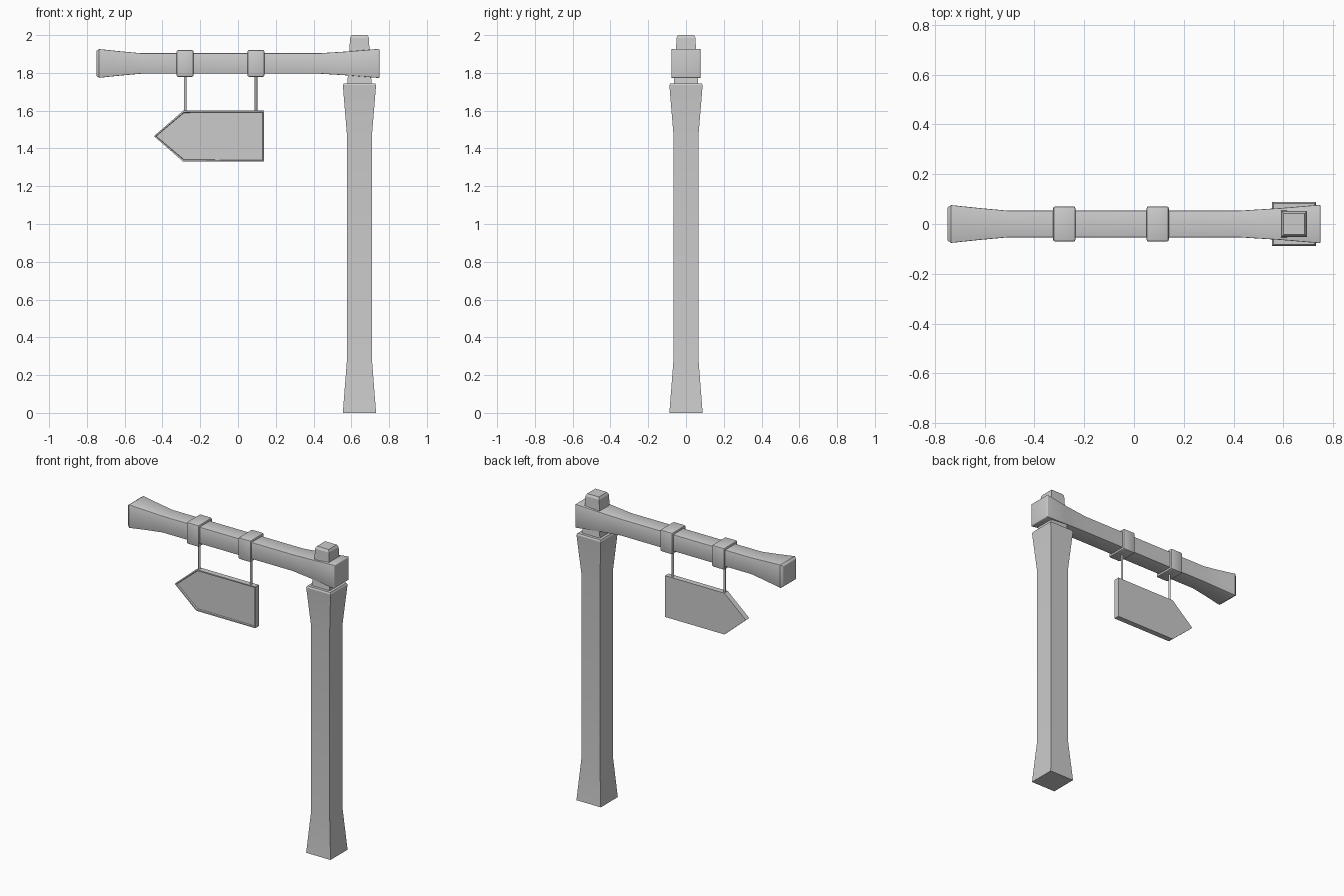
import bpy, bmesh, math
from mathutils import Vector

if "Cube" in bpy.data.objects:
    bpy.data.objects.remove(bpy.data.objects["Cube"])


def finish(name, bm, bevel=0.0, angle=25):
    bmesh.ops.recalc_face_normals(bm, faces=bm.faces)
    me = bpy.data.meshes.new(name)
    bm.to_mesh(me)
    bm.free()
    ob = bpy.data.objects.new(name, me)
    bpy.context.collection.objects.link(ob)
    bpy.ops.object.select_all(action='DESELECT')
    bpy.context.view_layer.objects.active = ob
    ob.select_set(True)
    if bevel:
        mod = ob.modifiers.new("bevel", 'BEVEL')
        mod.width = bevel
        mod.segments = 2
        mod.limit_method = 'ANGLE'
        mod.angle_limit = math.radians(40)
        bpy.ops.object.modifier_apply(modifier=mod.name)
    bpy.ops.object.shade_smooth_by_angle(angle=math.radians(angle))
    return ob


def square_loft(name, stations, place, bevel=0.0):
    """Loft square sections; stations are (distance along axis, half width)."""
    bm = bmesh.new()
    rings = [[bm.verts.new(place(t, a * h, b * h))
              for a, b in ((-1, -1), (1, -1), (1, 1), (-1, 1))]
             for t, h in stations]
    for r, s in zip(rings, rings[1:]):
        for i in range(4):
            j = (i + 1) % 4
            bm.faces.new((r[i], r[j], s[j], s[i]))
    bm.faces.new(rings[0])
    bm.faces.new(rings[-1])
    return finish(name, bm, bevel)


POST_X, BEAM_Z = 0.643, 1.85


def up(t, a, b):
    return Vector((POST_X + a, b, t))


def along(t, a, b):
    return Vector((t, a, BEAM_Z + b))


# Upright post with flared ends, and the tenon passing through the beam
square_loft("post", [(0, 0.088), (0.27, 0.067), (1.48, 0.067),
                     (1.735, 0.088), (1.745, 0.083)], up)
square_loft("post_tenon", [(1.73, 0.066), (1.785, 0.061), (1.92, 0.053),
                           (1.985, 0.050), (2.0, 0.042)], up)

# Horizontal beam with flared ends
square_loft("beam", [(-0.75, 0.066), (-0.735, 0.076), (-0.62, 0.064), (-0.51, 0.054),
                     (0.43, 0.054), (0.59, 0.064), (0.745, 0.077), (0.75, 0.073)],
            along, 0.003)


# Bands round the beam, each with a hanging rod
def band(name, x):
    bm = bmesh.new()
    corners = ((-1, -1), (1, -1), (1, 1), (-1, 1))
    section = [(-0.045, 0.053), (-0.045, 0.071), (0.045, 0.071), (0.045, 0.053)]
    rings = [[bm.verts.new(along(x + t, a * h, b * h)) for a, b in corners]
             for t, h in section]
    for k in range(4):
        r, s = rings[k], rings[(k + 1) % 4]
        for i in range(4):
            j = (i + 1) % 4
            bm.faces.new((r[i], r[j], s[j], s[i]))
    finish(name, bm, 0.011)


for label, x in (("left", -0.28), ("right", 0.095)):
    band(label + "_band", x)
    bm = bmesh.new()
    bmesh.ops.create_cone(bm, cap_ends=True, segments=12, radius1=0.007,
                          radius2=0.007, depth=0.2)
    bmesh.ops.translate(bm, verts=bm.verts, vec=(x, 0, 1.69))
    finish(label + "_rod", bm, angle=40)

# Arrow-shaped sign with a raised rim round its front
bm = bmesh.new()
outline = [(-0.445, 1.465), (-0.29, 1.33), (0.138, 1.33), (0.138, 1.6), (-0.29, 1.6)]
front = [bm.verts.new((x, -0.018, z)) for x, z in outline]
back = [bm.verts.new((x, 0.018, z)) for x, z in outline]
face = bm.faces.new(front)
bm.faces.new(back[::-1])
for i in range(5):
    j = (i + 1) % 5
    bm.faces.new((front[j], front[i], back[i], back[j]))
bmesh.ops.recalc_face_normals(bm, faces=bm.faces)
bmesh.ops.inset_region(bm, faces=[face], thickness=0.009)
bmesh.ops.inset_region(bm, faces=[face], thickness=0.003, depth=-0.009)
finish("sign_board", bm)
